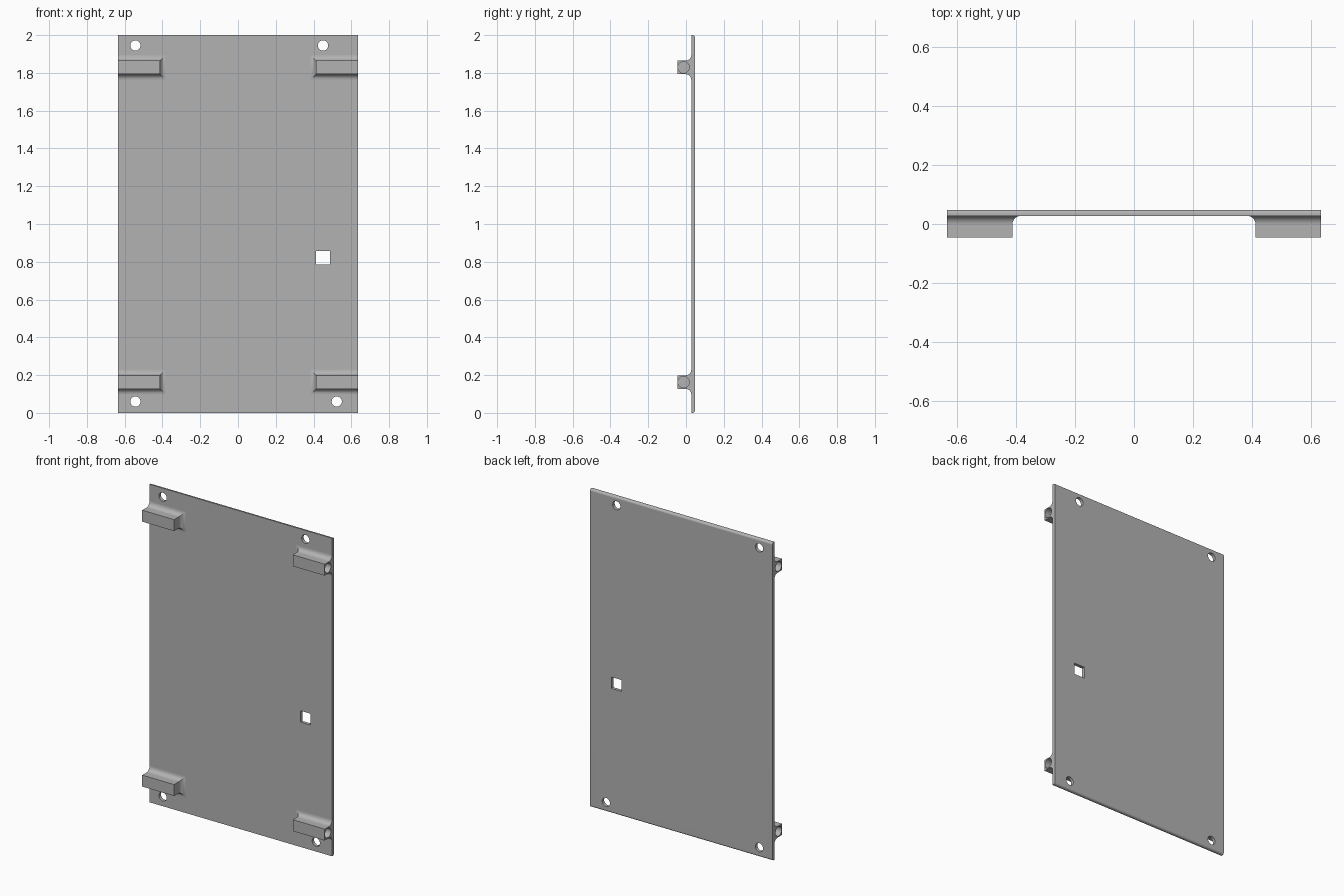
import bpy, bmesh, math
from mathutils import Matrix, Vector

cube = bpy.data.objects.get("Cube")
if cube:
    bpy.data.objects.remove(cube, do_unlink=True)

HALF_W, FRONT, BACK, HEIGHT = 0.635, 0.028, 0.048, 2.0
LUG_FRONT, LUG_INNER, LUG_H, FILLET = -0.045, 0.413, 0.072, 0.03

grey = bpy.data.materials.new("plain grey")
grey.use_nodes = True
grey.diffuse_color = (0.45, 0.45, 0.45, 1)
grey.node_tree.nodes["Principled BSDF"].inputs["Base Color"].default_value = (0.45, 0.45, 0.45, 1)


def make_object(name, bm):
    bmesh.ops.recalc_face_normals(bm, faces=bm.faces)
    mesh = bpy.data.meshes.new(name)
    bm.to_mesh(mesh)
    bm.free()
    mesh.materials.append(grey)
    obj = bpy.data.objects.new(name, mesh)
    bpy.context.collection.objects.link(obj)
    return obj


def box(name, x, y, z, size, round_back=0):
    bm = bmesh.new()
    bmesh.ops.create_cube(bm, size=1, matrix=Matrix.Translation((x, y, z)) @ Matrix.Diagonal((*size, 1)))
    if round_back:
        edges = [e for e in bm.edges if all(v.co.y > y for v in e.verts)
                 and abs(e.verts[0].co.z - e.verts[1].co.z) < 0.001]
        bmesh.ops.bevel(bm, geom=edges, offset=round_back, segments=6, profile=0.5, affect='EDGES')
    return make_object(name, bm)


def cylinder(name, centre, radius, depth, axis):
    bm = bmesh.new()
    turn = Vector((0, 0, 1)).rotation_difference(Vector(axis)).to_matrix().to_4x4()
    bmesh.ops.create_cone(bm, cap_ends=True, segments=40, radius1=radius, radius2=radius,
                          depth=depth, matrix=Matrix.Translation(centre) @ turn)
    return make_object(name, bm)


def activate(obj):
    bpy.ops.object.select_all(action='DESELECT')
    obj.select_set(True)
    bpy.context.view_layer.objects.active = obj


def cut(obj, cutters):
    activate(obj)
    for cutter in cutters:
        cutter.hide_render = True
        mod = obj.modifiers.new("cut", 'BOOLEAN')
        mod.operation, mod.solver, mod.object = 'DIFFERENCE', 'EXACT', cutter
        bpy.ops.object.modifier_apply(modifier=mod.name)
        bpy.data.objects.remove(cutter, do_unlink=True)


def finish(obj):
    activate(obj)
    bpy.ops.object.shade_smooth_by_angle(angle=math.radians(32))
    mod = obj.modifiers.new("even shading", 'WEIGHTED_NORMAL')
    mod.keep_sharp = True


# Back plate with rounded rear top and bottom edges
plate = box("back_plate", 0, (FRONT + BACK) / 2, HEIGHT / 2,
            (2 * HALF_W, BACK - FRONT, HEIGHT), 0.013)

# Four screw holes and a square window
holes = [cylinder("hole_cutter", (x, FRONT, z), 0.027, 0.2, (0, 1, 0))
         for x, z in ((-0.543, 1.945), (0.45, 1.945), (-0.543, 0.06), (0.523, 0.06))]
holes.append(box("window_cutter", 0.45, FRONT, 0.821, (0.072, 0.2, 0.072)))
cut(plate, holes)
finish(plate)


# Lug: rectangular block whose root flares into the plate on three sides
def lug(name, side, z):
    bm = bmesh.new()
    levels = [(LUG_FRONT, 0)]
    for i in range(9):
        a = i / 8 * math.pi / 2
        levels.append((FRONT - FILLET * (1 - math.sin(a)), FILLET * (1 - math.cos(a))))
    rings = []
    for y, grow in levels:
        low, high = z - LUG_H / 2 - grow, z + LUG_H / 2 + grow
        inner = LUG_INNER - grow
        rings.append([bm.verts.new((side * x, y, h)) for x, h in
                      ((inner, low), (HALF_W, low), (HALF_W, high), (inner, high))])
    for a, b in zip(rings, rings[1:]):
        for i in (0, 2, 3):
            j = (i + 1) % 4
            bm.faces.new((a[i], a[j], b[j], b[i]))
    bm.faces.new(rings[0])
    bm.faces.new(rings[-1])
    # One flat outer end
    bm.faces.new([r[1] for r in rings] + [r[2] for r in reversed(rings)])
    obj = make_object(name, bm)
    # Blind bore in the outer end
    cut(obj, [cylinder("bore_cutter", (side * HALF_W, -0.013, z), 0.03, 0.36, (1, 0, 0))])
    finish(obj)


for side, side_name in ((1, "left"), (-1, "right")):
    for z, level in ((1.829, "upper"), (0.163, "lower")):
        lug(f"{level}_{side_name}_lug", side, z)
